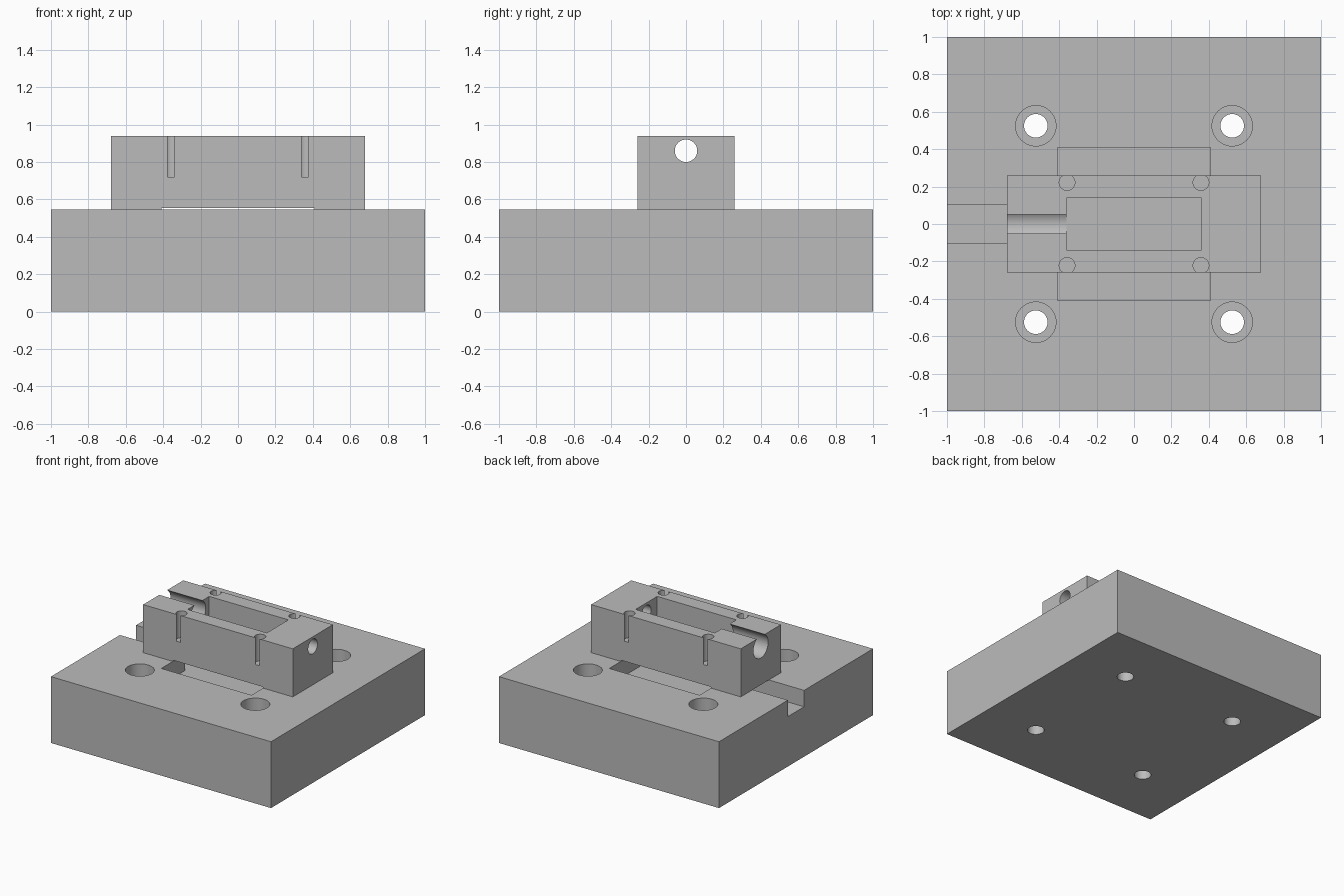
import bpy
from math import radians

if "Cube" in bpy.data.objects:
    bpy.data.objects.remove(bpy.data.objects["Cube"], do_unlink=True)

# One plain metal colour
metal = bpy.data.materials.new("plain_grey_metal")
metal.use_nodes = True
grey = (0.5, 0.5, 0.5, 1)
metal.diffuse_color = grey
metal.node_tree.nodes["Principled BSDF"].inputs["Base Color"].default_value = grey


def box(name, x, y, z):
    """Box from (low, high) ranges on each axis."""
    bpy.ops.mesh.primitive_cube_add(size=1)
    ob = bpy.context.object
    ob.name = name
    ob.location = [(a + b) / 2 for a, b in (x, y, z)]
    ob.scale = [b - a for a, b in (x, y, z)]
    bpy.ops.object.transform_apply(location=True, rotation=True, scale=True)
    return ob


def upright_hole(x, y, radius, low, high):
    bpy.ops.mesh.primitive_cylinder_add(
        vertices=48, radius=radius, depth=high - low, location=(x, y, (low + high) / 2))
    return bpy.context.object


def bore(radius, z, low, high):
    """Round hole along x."""
    bpy.ops.mesh.primitive_cylinder_add(
        vertices=64, radius=radius, depth=high - low,
        location=((low + high) / 2, 0, z), rotation=(0, radians(90), 0))
    return bpy.context.object


def cut(part, cutters):
    """Subtract each cutter, then remove it."""
    for cutter in cutters:
        cutter.hide_render = True
        mod = part.modifiers.new("cut", 'BOOLEAN')
        mod.operation = 'DIFFERENCE'
        mod.solver = 'EXACT'
        mod.object = cutter
        bpy.ops.object.select_all(action='DESELECT')
        part.select_set(True)
        bpy.context.view_layer.objects.active = part
        bpy.ops.object.modifier_apply(modifier=mod.name)
        bpy.data.objects.remove(cutter, do_unlink=True)
    part.data.materials.clear()
    part.data.materials.append(metal)
    bpy.ops.object.shade_smooth_by_angle(angle=radians(30))


corners = [(sx, sy) for sx in (-1, 1) for sy in (-1, 1)]
base_top, block_top = 0.545, 0.94
recess_floor, recess_top = 0.41, 0.555

# Base plate: square recess, side channel and counterbored bolt holes
base = box("base_plate", (-1, 1), (-1, 1), (0, base_top))
cutters = [
    box("recess", (-0.41, 0.41), (-0.41, 0.41), (recess_floor, 0.7)),
    box("channel", (-1.1, -0.3), (-0.105, 0.105), (recess_floor, 0.7)),
]
for sx, sy in corners:
    cutters.append(upright_hole(sx * 0.525, sy * 0.525, 0.063, -0.1, 0.7))
    cutters.append(upright_hole(sx * 0.525, sy * 0.525, 0.108, 0.3, 0.7))
cut(base, cutters)

# Upper block: open cavity, lengthwise bores, screw holes and shallow underside relief
block = box("upper_block", (-0.68, 0.68), (-0.26, 0.26), (base_top, block_top))
cutters = [
    box("relief", (-0.41, 0.41), (-0.41, 0.41), (0.5, recess_top)),
    box("cavity", (-0.36, 0.36), (-0.14, 0.14), (0.765, 1.1)),
    bore(0.095, 0.86, -0.8, -0.3),
    bore(0.06, 0.86, 0.3, 0.8),
]
for sx, sy in corners:
    cutters.append(upright_hole(sx * 0.358, sy * 0.222, 0.042, 0.72, 1.1))
cut(block, cutters)
